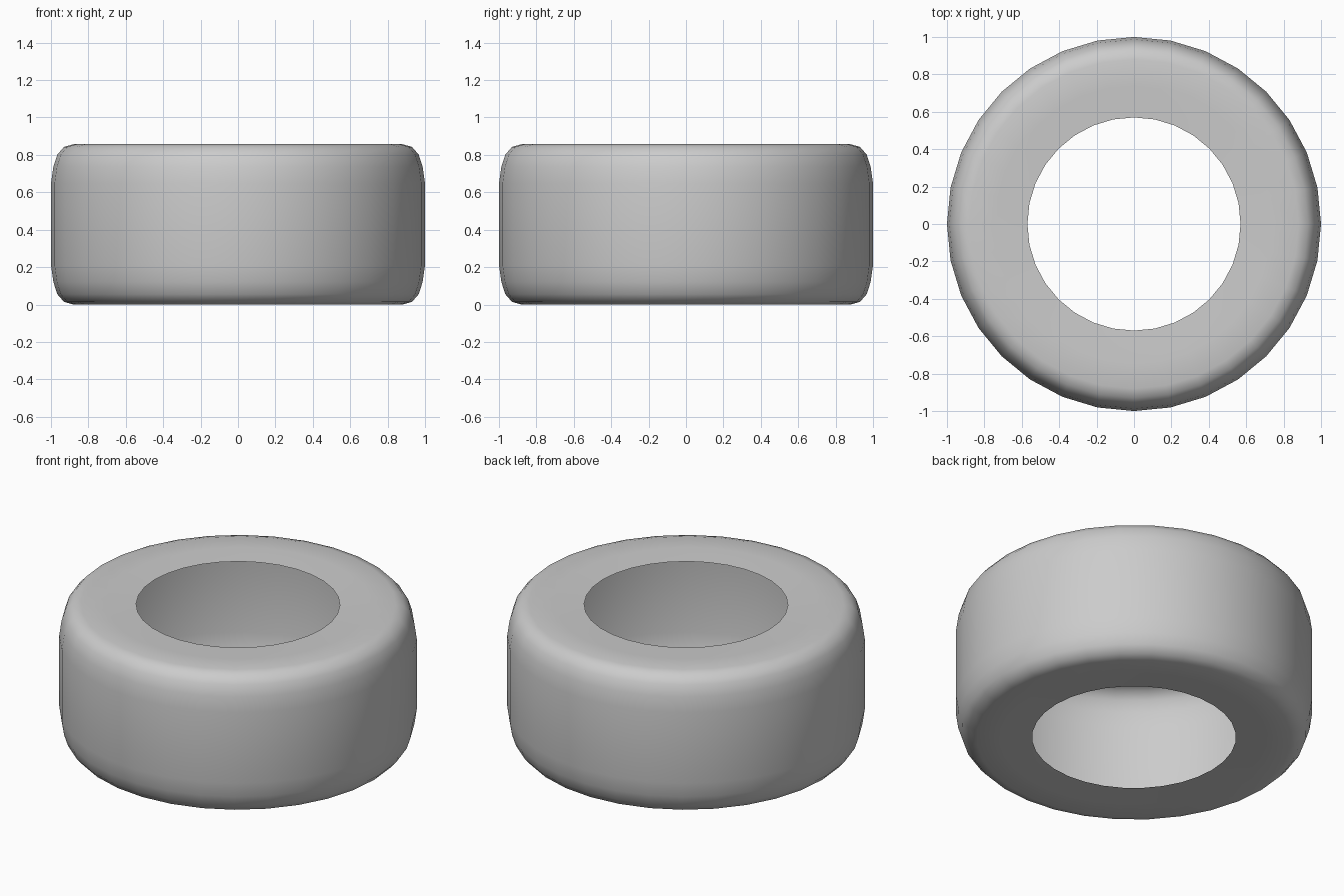
import bpy, bmesh, math

if "Cube" in bpy.data.objects:
    bpy.data.objects.remove(bpy.data.objects["Cube"])

SIDES = 32
HEIGHT = 0.857

# Lower half of the cross-section (radius, z): rim, sidewall, rounded shoulder, tread
half = [(0.57, 0.01), (0.74, 0.003), (0.88, 0.0), (0.93, 0.014),
        (0.966, 0.055), (0.987, 0.12), (1.0, 0.21)]
profile = half + [(r, HEIGHT - z) for r, z in reversed(half)]

# Hollow tyre shell, open towards the hole
bm = bmesh.new()
rings = []
for r, z in profile:
    rings.append([bm.verts.new((r * math.cos(2 * math.pi * i / SIDES),
                                r * math.sin(2 * math.pi * i / SIDES), z))
                  for i in range(SIDES)])
for a, b in zip(rings, rings[1:]):
    for i in range(SIDES):
        j = (i + 1) % SIDES
        face = bm.faces.new((a[i], a[j], b[j], b[i]))
        face.smooth = True

mesh = bpy.data.meshes.new("tyre")
bm.to_mesh(mesh)
bm.free()
tyre = bpy.data.objects.new("tyre", mesh)
bpy.context.collection.objects.link(tyre)
